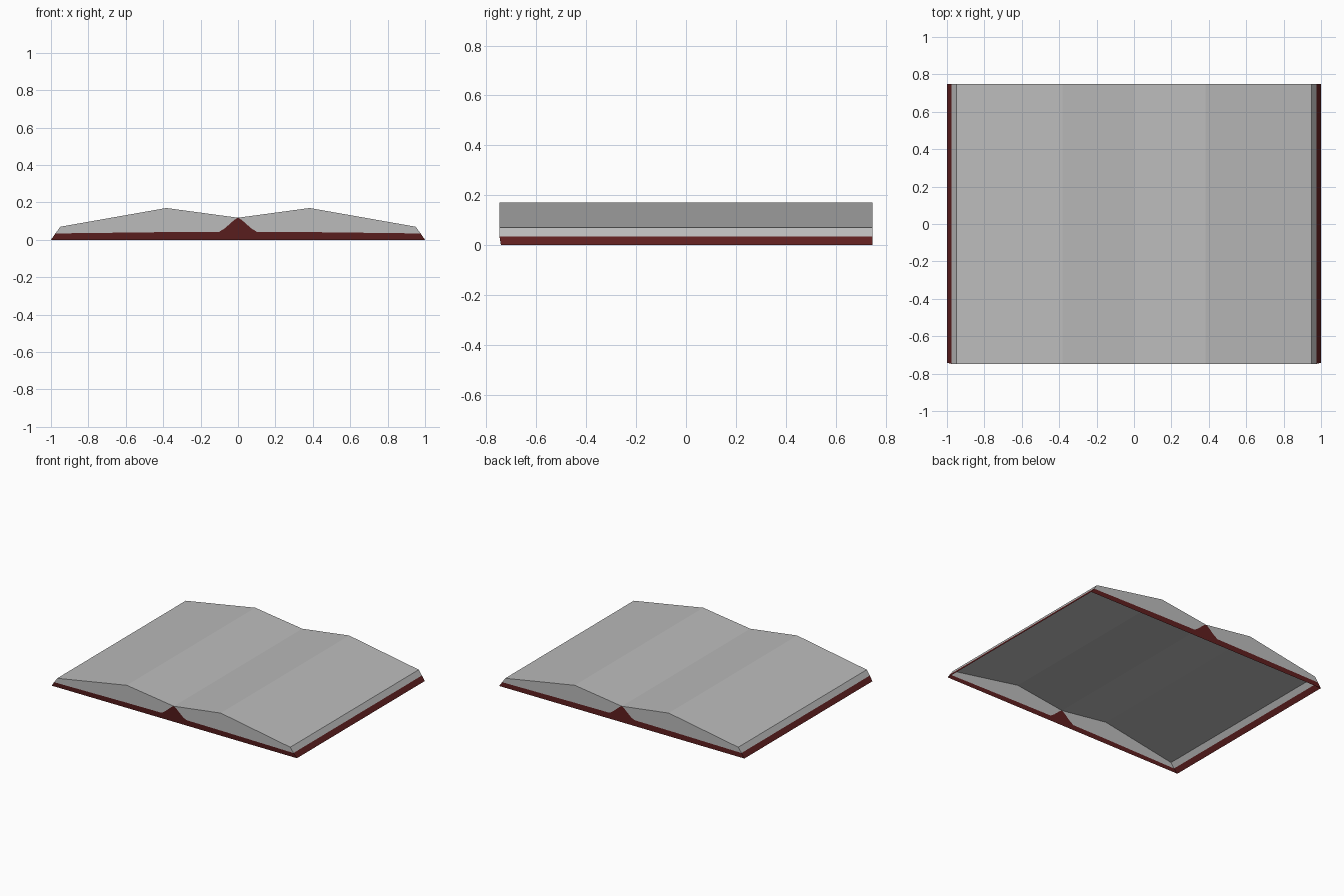
import bpy, bmesh

if "Cube" in bpy.data.objects:
    bpy.data.objects.remove(bpy.data.objects["Cube"])

def material(name, rgb):
    m = bpy.data.materials.new(name)
    m.diffuse_color = (*rgb, 1)
    m.use_nodes = True
    m.node_tree.nodes["Principled BSDF"].inputs["Base Color"].default_value = m.diffuse_color
    return m

PAPER = material("grey paper", (0.50, 0.50, 0.50))
COVER = material("dark red cover", (0.115, 0.014, 0.014))
BACK, FRONT, FOOT = 0.748, -0.748, -0.742

def front_y(z):
    # the front leans in very slightly at its foot
    return FOOT if z == 0 else FRONT

def build(name, mat, outlines, strips):
    """Outlines become end walls front and back; strips become surfaces running along y."""
    bm = bmesh.new()
    for pts in outlines:
        bm.faces.new([bm.verts.new((x, front_y(z), z)) for x, z in pts])
        bm.faces.new([bm.verts.new((x, BACK, z)) for x, z in reversed(pts)])
    for strip in strips:
        for (x0, z0), (x1, z1) in zip(strip, strip[1:]):
            bm.faces.new([bm.verts.new(p) for p in (
                (x0, front_y(z0), z0), (x1, front_y(z1), z1), (x1, BACK, z1), (x0, BACK, z0))])
    bmesh.ops.remove_doubles(bm, verts=bm.verts, dist=1e-5)
    me = bpy.data.meshes.new(name)
    bm.to_mesh(me)
    bm.free()
    me.materials.append(mat)
    bpy.context.collection.objects.link(bpy.data.objects.new(name, me))

def mirror(pts):
    return [(-x, z) for x, z in reversed(pts)]

# Right half of the page curve, and of the line where pages meet cover
page = [(0, 0.118), (0.383, 0.17), (0.95, 0.07), (0.976, 0.034)]
seam = [(0, 0.118), (0.018, 0.108), (0.07, 0.062), (0.10, 0.043), (0.40, 0.041), (0.976, 0.034)]

# Open pages: curved top, sloping fore edges, and end walls either side of the spine
half = seam + page[:0:-1]
build("pages", PAPER, [half, mirror(half)], [mirror(page) + page[1:]])

# Cover: thin band round the open underside, rising to the spine at each end
band = [(-1, 0), (1, 0)] + seam[:0:-1] + mirror(seam)[::-1]
build("cover", COVER, [band], [[(-1, 0), (-0.976, 0.034)], [(0.976, 0.034), (1, 0)]])
